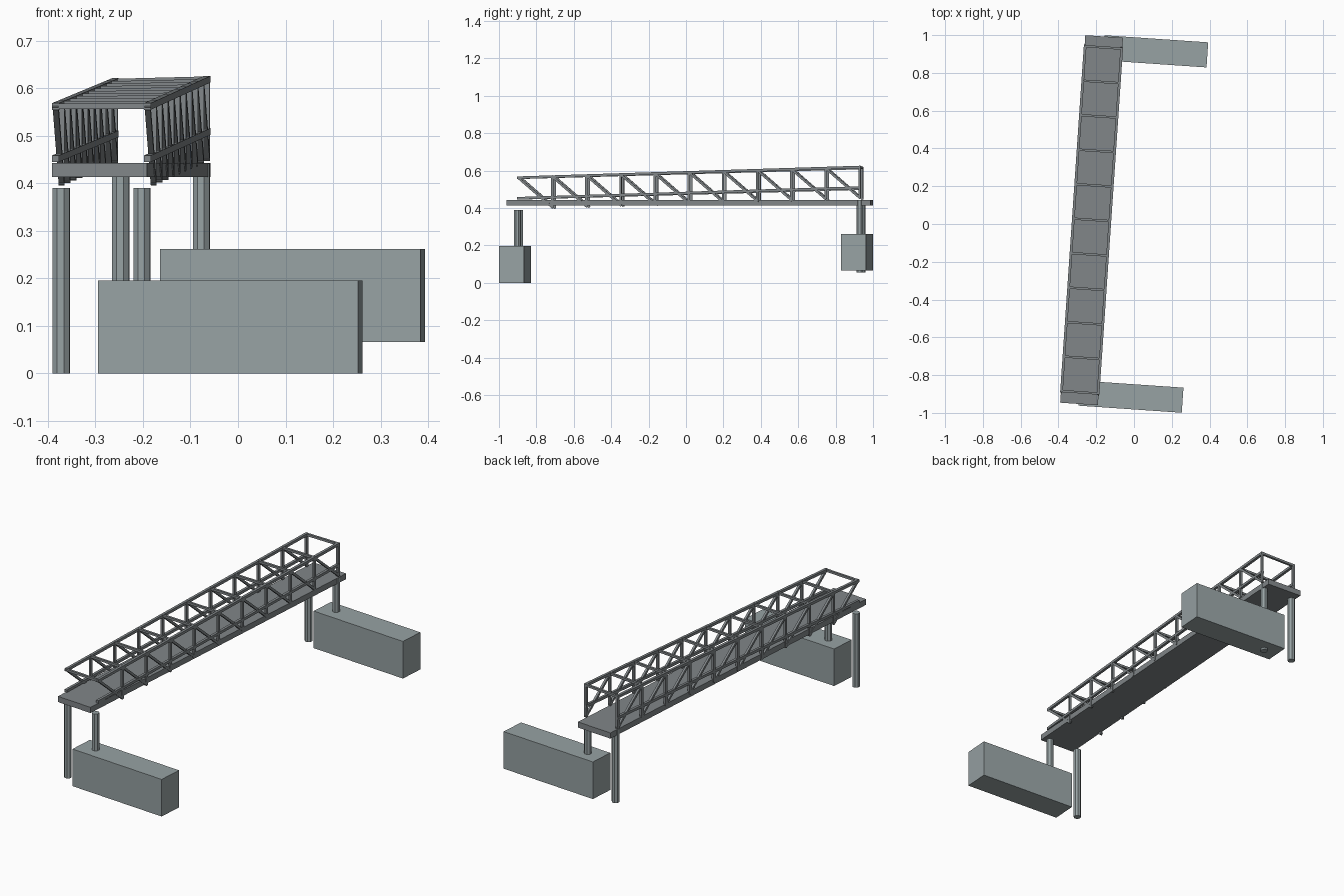
import bpy, math
from mathutils import Vector, Matrix

if "Cube" in bpy.data.objects:
    bpy.data.objects.remove(bpy.data.objects["Cube"])

A = 0.0683                      # the bridge is turned slightly in plan
C = Vector((-0.2245, 0.02, 0))  # middle of the walkway
ROT = Matrix.Rotation(-A, 4, 'Z')


def material(name, rgb):
    m = bpy.data.materials.new(name)
    m.diffuse_color = (*rgb, 1)
    m.use_nodes = True
    m.node_tree.nodes["Principled BSDF"].inputs["Base Color"].default_value = m.diffuse_color
    return m


CONCRETE = material("concrete", (0.31, 0.36, 0.37))
STEEL = material("steel", (0.22, 0.24, 0.25))


def finish(name, mat):
    ob = bpy.context.object
    ob.name = name
    ob.data.materials.append(mat)
    return ob


def place(v, u, z):
    """Bridge coordinates (across, along, height) to world."""
    return C + ROT @ Vector((v, u, z))


def box(name, centre, size, mat):
    bpy.ops.mesh.primitive_cube_add(size=1, location=centre, rotation=(0, 0, -A))
    finish(name, mat).scale = size


def bar(name, p, q, t=0.014):
    """Square bar between two points in bridge coordinates."""
    a, b = place(*p), place(*q)
    d = b - a
    y = d.normalized()
    side = ROT @ Vector((1, 0, 0))
    if abs(side.dot(y)) > 0.9:
        side = Vector((0, 0, 1))
    x = (side - y * side.dot(y)).normalized()
    z = x.cross(y)
    bpy.ops.mesh.primitive_cube_add(size=1)
    m = Matrix((x * t, y * (d.length + t * 0.8), z * t)).transposed().to_4x4()
    finish(name, STEEL).matrix_world = Matrix.Translation((a + b) / 2) @ m


# walkway deck
box("deck", place(0, 0, 0.428), (0.2, 1.95, 0.03), STEEL)

# stair blocks at both ends
box("front_block", (-0.0165, -0.914, 0.098), (0.549, 0.133, 0.196), CONCRETE)
box("back_block", (0.1145, 0.914, 0.164), (0.549, 0.133, 0.196), CONCRETE)

# octagonal support posts
for end, u, z0, z1 in (("front", -0.917, 0.0, 0.39), ("back", 0.917, 0.055, 0.442)):
    for side, s in (("left", -1), ("right", 1)):
        bpy.ops.mesh.primitive_cylinder_add(
            vertices=8, radius=0.019, depth=z1 - z0,
            location=place(0.085 * s, u, (z0 + z1) / 2),
            rotation=(0, 0, math.pi / 8 - A))
        finish(f"{end}_{side}_post", CONCRETE)

# sloping truss railing
N, U0, U1 = 10, -0.913, 0.917
V = 0.097
us = [U0 + (U1 - U0) * i / N for i in range(N + 1)]


def top(u, v):
    rise = 0.057 if v > 0 else 0.052
    return 0.562 + rise * (u - U0) / (U1 - U0)


for side, v in (("left", -V), ("right", V)):
    for rail, drop in (("top", 0), ("lower", 0.11)):
        bar(f"{side}_{rail}_rail", (v, U0, top(U0, v) - drop), (v, U1, top(U1, v) - drop))
    for a, b in zip(us, us[1:]):
        foot = (v, b, top(b, v) - 0.164)
        bar(f"{side}_upright", (v, b, top(b, v)), foot, 0.012)
        bar(f"{side}_diagonal", (v, a, top(a, v)), foot, 0.012)
for u in us:
    bar("cross_bar", (-V, u, top(u, -V)), (V, u, top(u, V)), 0.012)
